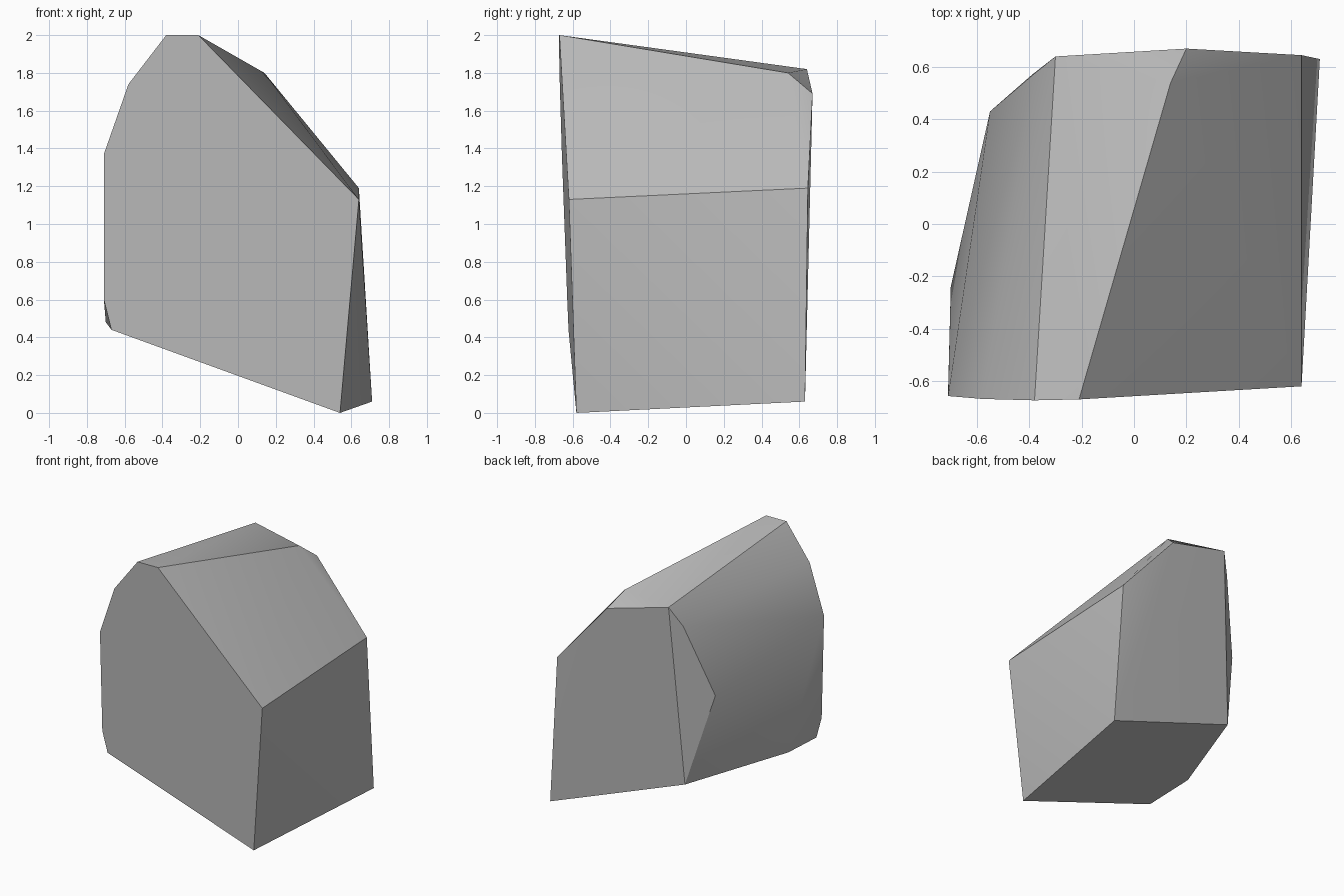
import bpy, bmesh, math

cube = bpy.data.objects.get("Cube")
if cube:
    bpy.data.objects.remove(cube, do_unlink=True)

# Stone colour
stone = bpy.data.materials.new("stone grey")
stone.use_nodes = True
grey = (0.5, 0.5, 0.5, 1)
stone.diffuse_color = grey
stone.node_tree.nodes["Principled BSDF"].inputs["Base Color"].default_value = grey

# Front outline (x, z), lying on one slightly tilted plane
front = [(-.67, .44), (-.71, .6), (-.71, 1.37), (-.58, 1.74),
         (-.38, 2), (-.21, 2), (.64, 1.13), (.54, 0)]
points = [(x, -.62 + .021 * (x - .64) - .037 * (z - 1.13), z) for x, z in front]

# Back face, chamfer, and the bulging left flank
points += [(.71, .63, .06), (.64, .645, 1.19), (.2, .67, 1.69), (.14, .54, 1.8),
           (-.3, .64, 1.82), (-.38, .575, 1.67), (-.55, .43, 1.13),
           (-.39, .57, .46), (-.7, -.24, .48)]

# Rock chunk: skin the corners, then merge nearly flat facets
bm = bmesh.new()
for p in points:
    bm.verts.new(p)
hull = bmesh.ops.convex_hull(bm, input=bm.verts)
loose = [v for v in bm.verts if not v.link_faces]
bmesh.ops.delete(bm, geom=loose, context='VERTS')
bmesh.ops.dissolve_limit(bm, angle_limit=math.radians(3), verts=bm.verts, edges=bm.edges)
bmesh.ops.recalc_face_normals(bm, faces=bm.faces)
mesh = bpy.data.meshes.new("rock_chunk")
bm.to_mesh(mesh)
bm.free()
mesh.materials.append(stone)
rock = bpy.data.objects.new("rock_chunk", mesh)
bpy.context.collection.objects.link(rock)

# Smooth flank, crisp cut edges
bpy.ops.object.select_all(action='DESELECT')
rock.select_set(True)
bpy.context.view_layer.objects.active = rock
bpy.ops.object.shade_smooth_by_angle(angle=math.radians(30))
